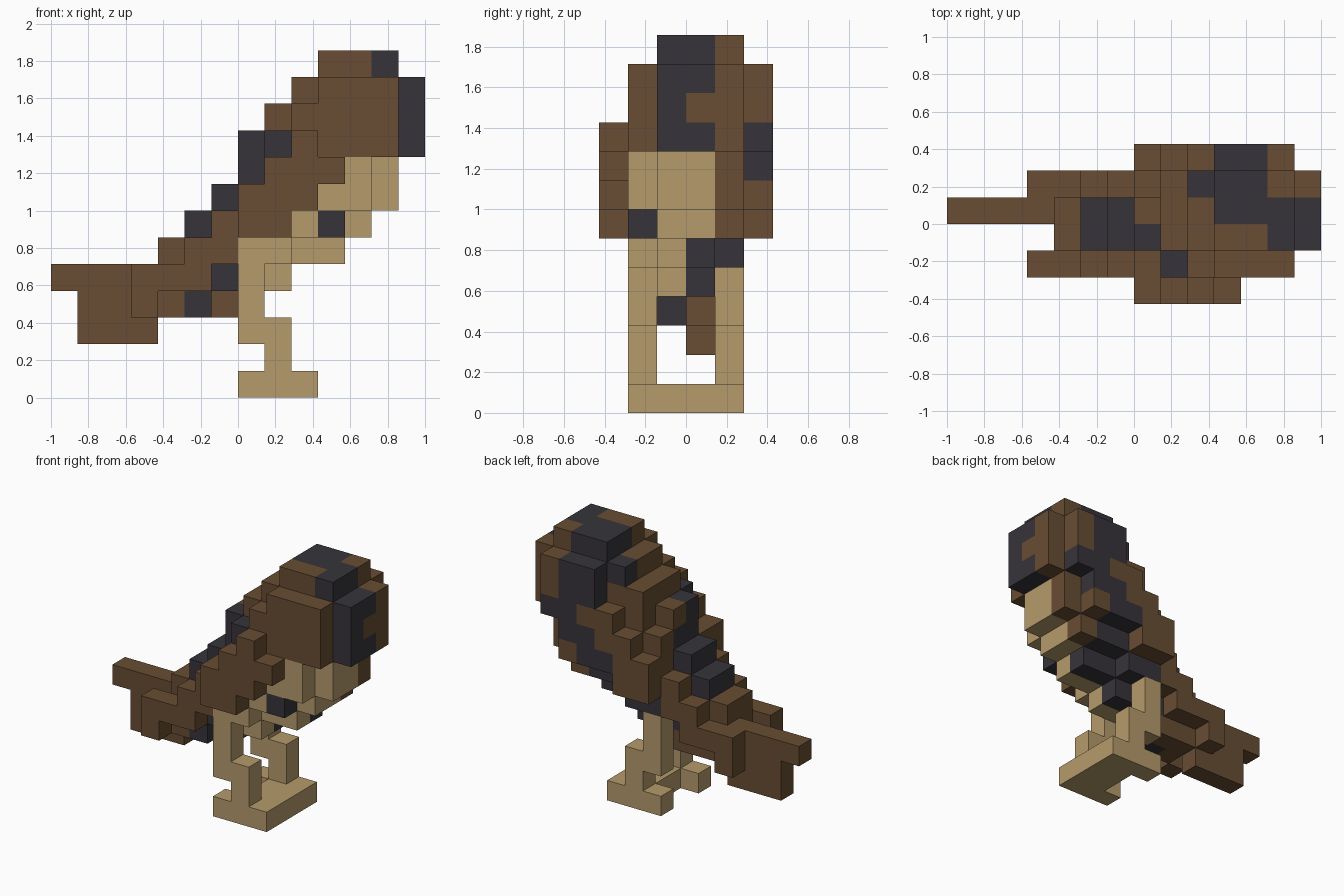
import bpy
import bmesh
from mathutils import Vector

default = bpy.data.objects.get("Cube")
if default:
    bpy.data.objects.remove(default, do_unlink=True)

UNIT = 2 / 14
ORIGIN = Vector((-7, -3, 0))
BROWN, TAN, DARK = range(3)


def make_material(name, colour):
    material = bpy.data.materials.new(name)
    material.use_nodes = True
    material.diffuse_color = colour
    material.node_tree.nodes["Principled BSDF"].inputs["Base Color"].default_value = colour
    return material


MATERIALS = [
    make_material("feather brown", (0.138, 0.075, 0.033, 1)),
    make_material("belly tan", (0.463, 0.328, 0.15, 1)),
    make_material("dark marking", (0.037, 0.034, 0.042, 1)),
]

cells = {}  # (x, y, z) -> [part name, colour index]


def as_range(value):
    """A single index or an inclusive (first, last) pair."""
    first, last = value if isinstance(value, tuple) else (value, value)
    return range(first, last + 1)


def block(part, xs, ys, zs, colour=BROWN):
    for x in as_range(xs):
        for y in as_range(ys):
            for z in as_range(zs):
                cells[x, y, z] = [part, colour]


def stairs(part, ys, bottom, spans, colour=BROWN):
    """Stack one row per level, each with its own reach from back to front."""
    for level, span in enumerate(spans):
        block(part, span, ys, bottom + level, colour)


def mark(xs, ys, zs, colour=DARK):
    """Recolour existing cells only."""
    for x in as_range(xs):
        for y in as_range(ys):
            for z in as_range(zs):
                if (x, y, z) in cells:
                    cells[x, y, z][1] = colour


# Body: a leaning core with a narrower flank on each side
stairs("body", (2, 3), 3, [(4, 5), (4, 8), (4, 10), (5, 11), (6, 12), (7, 12)])
block("body", 6, 3, 3)
stairs("body", 1, 5, [(5, 8), (6, 10), (7, 11), (8, 11)])
stairs("body", 4, 5, [(5, 8), (6, 11), (7, 12), (7, 12)])

# Head: stepped nape, rounded cheeks and a flat face
stairs("head", (2, 3), 9, [(7, 13), (8, 13), (9, 13), (10, 12)])
stairs("head", 4, 9, [(8, 13), (8, 13), (9, 13), (10, 12)])
stairs("head", 1, 9, [(8, 12), (9, 12), (10, 12)])
stairs("head", 5, 9, [(9, 12), (10, 12), (10, 12)])

# Wings with folded tips on both sides of the tail
stairs("right_wing", 0, 6, [(7, 8), (7, 9), (8, 10), 9])
stairs("left_wing", 5, 6, [(7, 8), (7, 11), (8, 11)])
for side, y in (("right", 1), ("left", 4)):
    stairs(side + "_wing_tip", y, 3, [3, (3, 5)])

# Tail
block("tail", (0, 3), 3, 4)
block("tail", (1, 3), 3, (2, 3))

# Bent legs
for side, y in (("right", 1), ("left", 4)):
    stairs(side + "_leg", y, 1, [8, (7, 8), 7, 7], TAN)

# Base joining both feet, notched at the back
block("foot_base", (8, 9), (1, 4), 0, TAN)
for y in (1, 4):
    block("foot_base", 7, y, 0, TAN)

# Tan belly, climbing forward with height
mark((7, 10), (1, 3), (4, 5), TAN)
for z in as_range((6, 8)):
    mark((z + 3, 13), (1, 3), z, TAN)

# Dark face and crown
mark(13, (2, 3), (9, 11))
mark(13, 3, 10, BROWN)
mark((10, 12), 3, 12)
mark((10, 11), 4, 12)
mark(12, 2, 12)
mark(9, 4, 11)

# Dark cheek and left wing markings
mark((10, 11), 5, (10, 11))
mark((11, 12), 5, 9)
mark((10, 11), 5, 8)
mark((9, 10), 5, 7)

# Dark back, stepping down to the tail
mark(7, 2, (8, 9))
mark(7, 3, 8)
mark(8, 1, 9)
mark(6, (2, 3), 7)
mark(5, (2, 3), 6)

# Dark underside and breast spots
mark((6, 10), 3, (4, 5))
mark((7, 8), 4, 5)
mark((8, 10), 4, 6)
mark(10, 1, 6)
mark(6, 2, 4)
mark(5, 2, 3)


def build_part(part):
    """Skin the outer faces of a part and merge flat areas of one colour."""
    bm = bmesh.new()
    corners = {}

    def corner(point):
        key = tuple(point)
        if key not in corners:
            corners[key] = bm.verts.new((Vector(key) + ORIGIN) * UNIT)
        return corners[key]

    for cell, (owner, colour) in cells.items():
        if owner != part:
            continue
        for axis in range(3):
            for side in (0, 1):
                neighbour = list(cell)
                neighbour[axis] += 2 * side - 1
                if tuple(neighbour) in cells:
                    continue
                ring = []
                for u, v in ((0, 0), (1, 0), (1, 1), (0, 1)):
                    point = list(cell)
                    point[axis] += side
                    point[(axis + 1) % 3] += u
                    point[(axis + 2) % 3] += v
                    ring.append(corner(point))
                face = bm.faces.new(ring if side else ring[::-1])
                face.material_index = colour
    bmesh.ops.dissolve_limit(bm, angle_limit=0.01, verts=bm.verts, edges=bm.edges,
                             delimit={"MATERIAL"})
    mesh = bpy.data.meshes.new(part)
    bm.to_mesh(mesh)
    bm.free()
    for material in MATERIALS:
        mesh.materials.append(material)
    bpy.context.collection.objects.link(bpy.data.objects.new(part, mesh))


for part_name in dict.fromkeys(owner for owner, colour in cells.values()):
    build_part(part_name)
